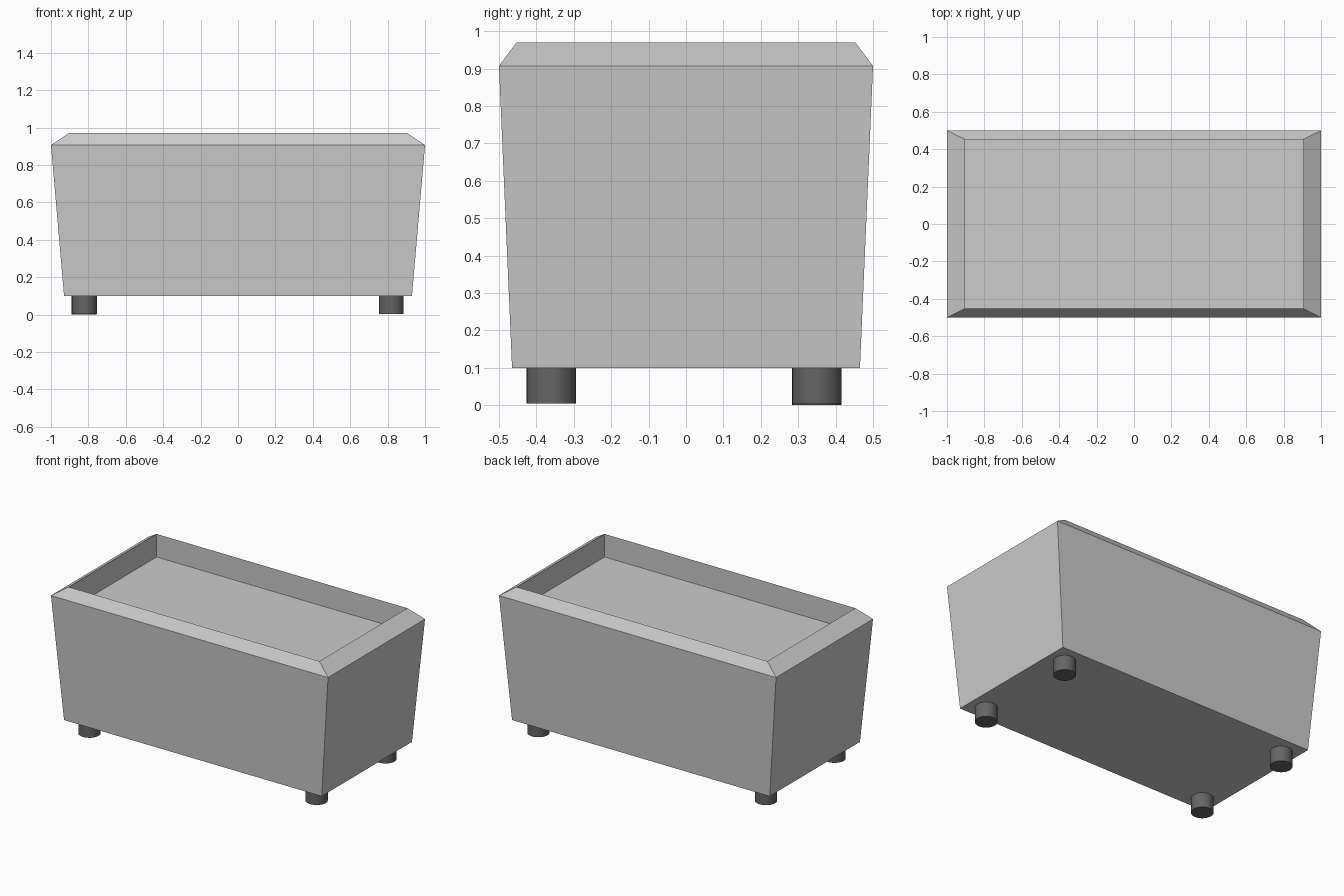
import bpy
import bmesh

if "Cube" in bpy.data.objects:
    bpy.data.objects.remove(bpy.data.objects["Cube"], do_unlink=True)


def make_material(name, value):
    mat = bpy.data.materials.new(name)
    mat.use_nodes = True
    colour = (value, value, value, 1)
    mat.diffuse_color = colour
    mat.node_tree.nodes["Principled BSDF"].inputs["Base Color"].default_value = colour
    return mat


planter_grey = make_material("planter grey", 0.6)
foot_grey = make_material("foot dark grey", 0.13)

# Tapered box, bevelled rim and shallow recess: stacked rectangles
levels = [
    (0.93, 0.465, 0.10),    # base
    (1.00, 0.500, 0.907),   # widest edge
    (0.905, 0.453, 0.97),   # rim top
    (0.905, 0.453, 0.82),   # recess floor
]
bm = bmesh.new()
rings = [[bm.verts.new((sx * hx, sy * hy, z))
          for sx, sy in ((-1, -1), (1, -1), (1, 1), (-1, 1))]
         for hx, hy, z in levels]
for low, high in zip(rings, rings[1:]):
    for i in range(4):
        j = (i + 1) % 4
        bm.faces.new((low[i], low[j], high[j], high[i]))
bm.faces.new(rings[0][::-1])
bm.faces.new(rings[-1])
bmesh.ops.recalc_face_normals(bm, faces=bm.faces)
mesh = bpy.data.meshes.new("planter_box")
bm.to_mesh(mesh)
bm.free()
mesh.materials.append(planter_grey)
box = bpy.data.objects.new("planter_box", mesh)
bpy.context.collection.objects.link(box)

# Round feet, one standing slightly lower than the rest
feet = {
    "foot_front_right": (-0.82, -0.36, 0.004),
    "foot_front_left": (0.82, -0.36, 0.004),
    "foot_back_left": (0.82, 0.35, 0.004),
    "foot_back_right": (-0.823, 0.35, 0.0),
}
for name, (x, y, bottom) in feet.items():
    height = 0.10 - bottom
    bpy.ops.mesh.primitive_cylinder_add(vertices=32, radius=0.066, depth=height,
                                        location=(x, y, bottom + height / 2))
    foot = bpy.context.object
    foot.name = name
    foot.data.materials.append(foot_grey)
    bpy.ops.object.shade_smooth_by_angle()
